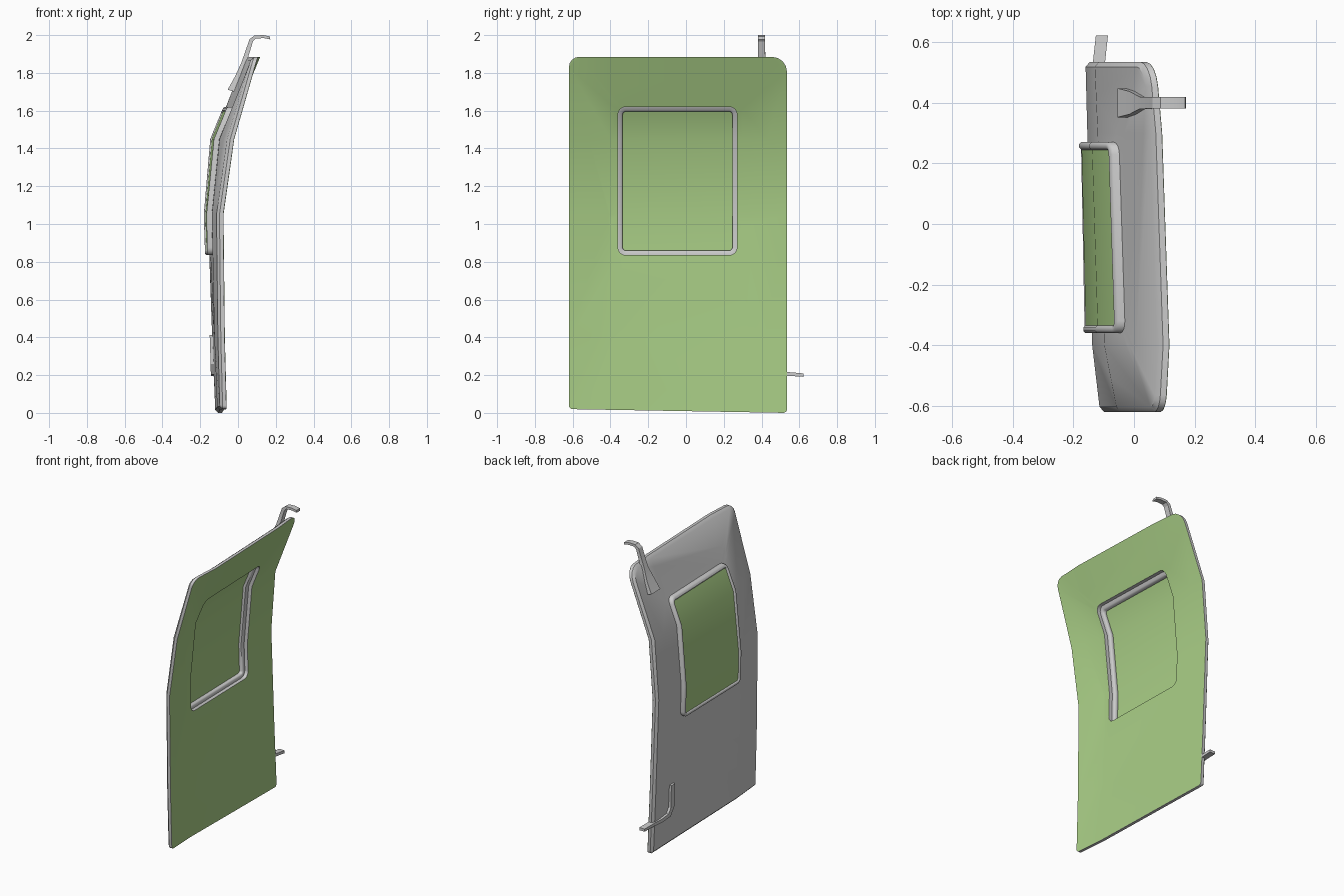
import bpy, bmesh, math
from mathutils import Vector

if "Cube" in bpy.data.objects:
    bpy.data.objects.remove(bpy.data.objects["Cube"])

# Outer-face x of the curved door, sampled at a few heights (rows) and depths (columns)
YS = [-.62, -.40, .30, .53]
ZS = [0, .4, 1.05, 1.45, 1.885]
XS = [[-.095, -.110, -.117, -.120],
      [-.105, -.125, -.133, -.137],
      [-.112, -.138, -.154, -.160],
      [-.055, -.098, -.120, -.130],
      [.070, .082, .058, .038]]

green = bpy.data.materials.new("green")
green.diffuse_color = (.40, .62, .24, 1)
green.use_nodes = True
green.node_tree.nodes["Principled BSDF"].inputs["Base Color"].default_value = green.diffuse_color


def cell(vals, v):
    v = min(max(v, vals[0]), vals[-1])
    i = max(k for k in range(len(vals) - 1) if vals[k] <= v)
    return i, (v - vals[i]) / (vals[i + 1] - vals[i])


def surf(y, z):
    i, a = cell(ZS, z)
    j, b = cell(YS, y)
    row = lambda k: XS[k][j] * (1 - b) + XS[k][j + 1] * b
    return row(i) * (1 - a) + row(i + 1) * a


def rounded(rect, radii, d, x, n=5):
    """Rounded rectangle in the YZ plane, inset by d, at depth x."""
    y0, z0, y1, z1 = rect
    pts = []
    for k, (cy, cz, sy, sz) in enumerate([(y0, z0, 1, 1), (y1, z0, -1, 1),
                                          (y1, z1, -1, -1), (y0, z1, 1, -1)]):
        r = max(radii[k] - d, .004)
        oy, oz = cy + sy * (d + r), cz + sz * (d + r)
        for s in range(n):
            t = math.pi + math.pi / 2 * (k + s / (n - 1))
            pts.append((x, oy + r * math.cos(t), oz + r * math.sin(t)))
    return pts


def ring(bm, pts):
    vs = [bm.verts.new(p) for p in pts]
    return vs


def bridge(bm, a, b):
    for i in range(len(a)):
        j = (i + 1) % len(a)
        bm.faces.new((a[i], a[j], b[j], b[i]))


def fill(bm, *loops):
    edges = []
    for l in loops:
        for i in range(len(l)):
            p, q = l[i], l[(i + 1) % len(l)]
            edges.append(bm.edges.get((p, q)) or bm.edges.new((p, q)))
    bmesh.ops.triangle_fill(bm, edges=edges, use_beauty=True, normal=(1, 0, 0))


def finish(bm, name, mat=None, bend=True, sheet=False, angle=35):
    if bend:
        cuts = [((0, y, 0), (0, 1, 0)) for y in YS[1:-1]]
        cuts += [((0, 0, z), (0, 0, 1)) for z in ZS[1:-1]]
        for co, no in cuts:
            bmesh.ops.bisect_plane(bm, geom=bm.verts[:] + bm.edges[:] + bm.faces[:],
                                   plane_co=co, plane_no=no, dist=1e-5)
        for v in bm.verts:
            v.co.x += surf(v.co.y, v.co.z)
            v.co.z += .02 * (.53 - v.co.y) / 1.15 * max(0, 1 - v.co.z / .4)
    bm.normal_update()
    if sheet:
        bmesh.ops.reverse_faces(bm, faces=[f for f in bm.faces if f.normal.x < 0])
    else:
        bmesh.ops.recalc_face_normals(bm, faces=bm.faces[:])
    me = bpy.data.meshes.new(name)
    bm.to_mesh(me)
    bm.free()
    ob = bpy.data.objects.new(name, me)
    bpy.context.collection.objects.link(ob)
    if mat:
        me.materials.append(mat)
    bpy.context.view_layer.objects.active = ob
    bpy.ops.object.select_all(action='DESELECT')
    ob.select_set(True)
    bpy.ops.object.shade_smooth_by_angle(angle=math.radians(angle))
    return ob


DOOR, DOOR_R = (-.62, 0, .535, 1.885), (.02, .02, .08, .055)
WIN, WIN_R = (-.36, .835, .27, 1.62), (.04,) * 4

# Door shell: flat outer face with chamfered rim and a window opening
bm = bmesh.new()
a = ring(bm, rounded(DOOR, DOOR_R, 0, .034))
b = ring(bm, rounded(DOOR, DOOR_R, 0, .014))
c = ring(bm, rounded(DOOR, DOOR_R, .016, 0))
h1 = ring(bm, rounded(WIN, WIN_R, 0, .034))
h0 = ring(bm, rounded(WIN, WIN_R, 0, 0))
bridge(bm, a, b)
bridge(bm, b, c)
bridge(bm, h0, h1)
fill(bm, a, h1)
fill(bm, c, h0)
finish(bm, "door_shell")

# Green inner lining of the door
bm = bmesh.new()
fill(bm, ring(bm, rounded(DOOR, DOOR_R, .001, .0355)), ring(bm, rounded(WIN, WIN_R, 0, .0355)))
finish(bm, "door_lining", green, sheet=True)

# Window frame: rounded bead swept round the opening
bm = bmesh.new()
section = [(0, .010), (0, -.021), (.007, -.028), (.018, -.028), (.025, -.021),
           (.025, .004), (.018, .010)]
loops = [ring(bm, rounded(WIN, WIN_R, d, x)) for d, x in section]
for i, l in enumerate(loops):
    bridge(bm, l, loops[(i + 1) % len(loops)])
finish(bm, "window_frame", angle=50)

# Window pane: thin green slab inside the frame
bm = bmesh.new()
p = ring(bm, rounded(WIN, WIN_R, .015, -.020))
q = ring(bm, rounded(WIN, WIN_R, .015, -.014))
bridge(bm, p, q)
fill(bm, p)
fill(bm, q)
finish(bm, "window_pane", green)


def strip(name, sections):
    """Loft of rectangles: (centre, half width vector, half thickness vector)."""
    bm = bmesh.new()
    rs = []
    for c, w, t in sections:
        c, w, t = Vector(c), Vector(w), Vector(t)
        rs.append(ring(bm, [c - w - t, c + w - t, c + w + t, c - w + t]))
    for m, n in zip(rs, rs[1:]):
        bridge(bm, m, n)
    bm.faces.new(rs[0])
    bm.faces.new(rs[-1])
    finish(bm, name, bend=False, angle=20)


# Upper hook: flared foot on the door, thin arm bending inward over the top
strip("upper_hook", [
    ((-.035, .40, 1.705), (0, .048, 0), (.020, 0, -.006)),
    ((.000, .40, 1.775), (0, .038, 0), (.016, 0, -.006)),
    ((.030, .40, 1.850), (0, .020, 0), (.012, 0, -.005)),
    ((.070, .40, 1.972), (0, .019, 0), (.009, 0, -.006)),
    ((.090, .40, 1.990), (0, .019, 0), (.003, 0, -.008)),
    ((.135, .40, 1.992), (0, .019, 0), (.001, 0, -.008)),
    ((.170, .40, 1.985), (0, .019, 0), (.001, 0, -.008))])

# Lower latch: vertical foot on the outer face turning out past the door edge
strip("lower_latch", [
    ((-.138, .35, .412), (0, .020, 0), (.012, 0, 0)),
    ((-.133, .35, .260), (0, .020, 0), (.012, 0, 0)),
    ((-.130, .38, .215), (0, .012, .012), (.014, 0, 0)),
    ((-.125, .46, .207), (0, 0, .012), (.018, 0, 0)),
    ((-.116, .53, .207), (0, 0, .010), (.020, 0, 0)),
    ((-.106, .622, .200), (0, 0, .009), (.020, 0, 0))])
